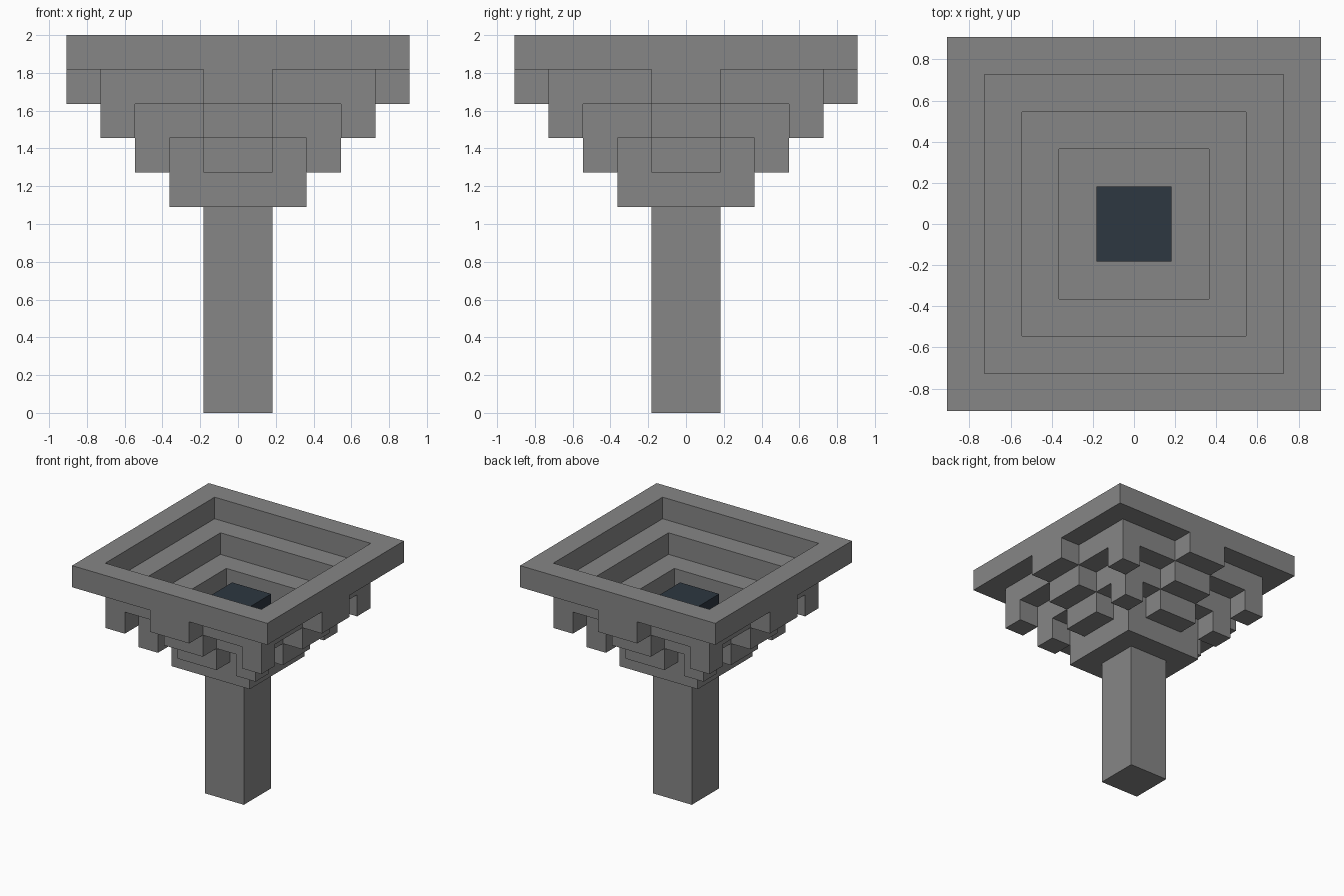
import bpy
import bmesh
from mathutils import Matrix, Vector

cube = bpy.data.objects.get("Cube")
if cube:
    bpy.data.objects.remove(cube, do_unlink=True)

U = 2 / 11  # one block


def material(name, rgb):
    mat = bpy.data.materials.new(name)
    mat.use_nodes = True
    color = (*rgb, 1)
    mat.diffuse_color = color
    mat.node_tree.nodes["Principled BSDF"].inputs["Base Color"].default_value = color
    return mat


def finish(name, bm, mat):
    bmesh.ops.recalc_face_normals(bm, faces=bm.faces)
    bmesh.ops.scale(bm, vec=(U, U, U), verts=bm.verts)
    mesh = bpy.data.meshes.new(name)
    bm.to_mesh(mesh)
    bm.free()
    mesh.materials.append(mat)
    obj = bpy.data.objects.new(name, mesh)
    bpy.context.collection.objects.link(obj)
    return obj


def add_box(bm, lo, hi):
    lo, hi = Vector(lo), Vector(hi)
    m = Matrix.Translation((lo + hi) / 2) @ Matrix.Diagonal((*(hi - lo), 1))
    bmesh.ops.create_cube(bm, size=1, matrix=m)


def square_block(name, half, z0, z1, mat):
    bm = bmesh.new()
    add_box(bm, (-half, -half, z0), (half, half, z1))
    return finish(name, bm, mat)


def square_ring(name, outer, z0, mat):
    """Square frame, one block wide and one block high."""
    bm = bmesh.new()
    section = [(outer, z0), (outer, z0 + 1), (outer - 1, z0 + 1), (outer - 1, z0)]
    corners = [(1, 1), (-1, 1), (-1, -1), (1, -1)]
    loops = [[bm.verts.new((sx * w, sy * w, z)) for w, z in section]
             for sx, sy in corners]
    for i in range(4):
        a, b = loops[i], loops[(i + 1) % 4]
        for j in range(4):
            k = (j + 1) % 4
            bm.faces.new((a[j], a[k], b[k], b[j]))
    return finish(name, bm, mat)


def hanging_blocks(name, outer, z0, with_corners, mat):
    """Blocks below a ring: one mid-side on each edge, optionally the corners."""
    bm = bmesh.new()
    inner = outer - 1
    add_box(bm, (-1, -outer, z0), (1, -inner, z0 + 1))
    if with_corners:
        add_box(bm, (inner, -outer, z0), (outer, -inner, z0 + 1))
    source = bm.verts[:] + bm.edges[:] + bm.faces[:]
    for quarter in range(1, 4):
        copy = bmesh.ops.duplicate(bm, geom=source)["geom"]
        bmesh.ops.rotate(bm, cent=(0, 0, 0),
                         matrix=Matrix.Rotation(quarter * 1.5707963, 3, "Z"),
                         verts=[v for v in copy if isinstance(v, bmesh.types.BMVert)])
    return finish(name, bm, mat)


stone = material("grey stone", (0.24, 0.24, 0.24))
dark = material("dark slate blue", (0.026, 0.038, 0.052))

# Pillar and the solid bowl floor
square_block("pillar", 1, 0, 6, stone)
square_block("bowl_floor", 2, 6, 8, stone)

# Stepped rings with their brackets
for size, label in ((3, "lower"), (4, "middle"), (5, "upper")):
    square_ring(label + "_ring", size, size + 5, stone)
    hanging_blocks(label + "_brackets", size, size + 4, size < 5, stone)

# Dark block in the middle of the bowl
square_block("centre_block", 1, 8, 9, dark)
